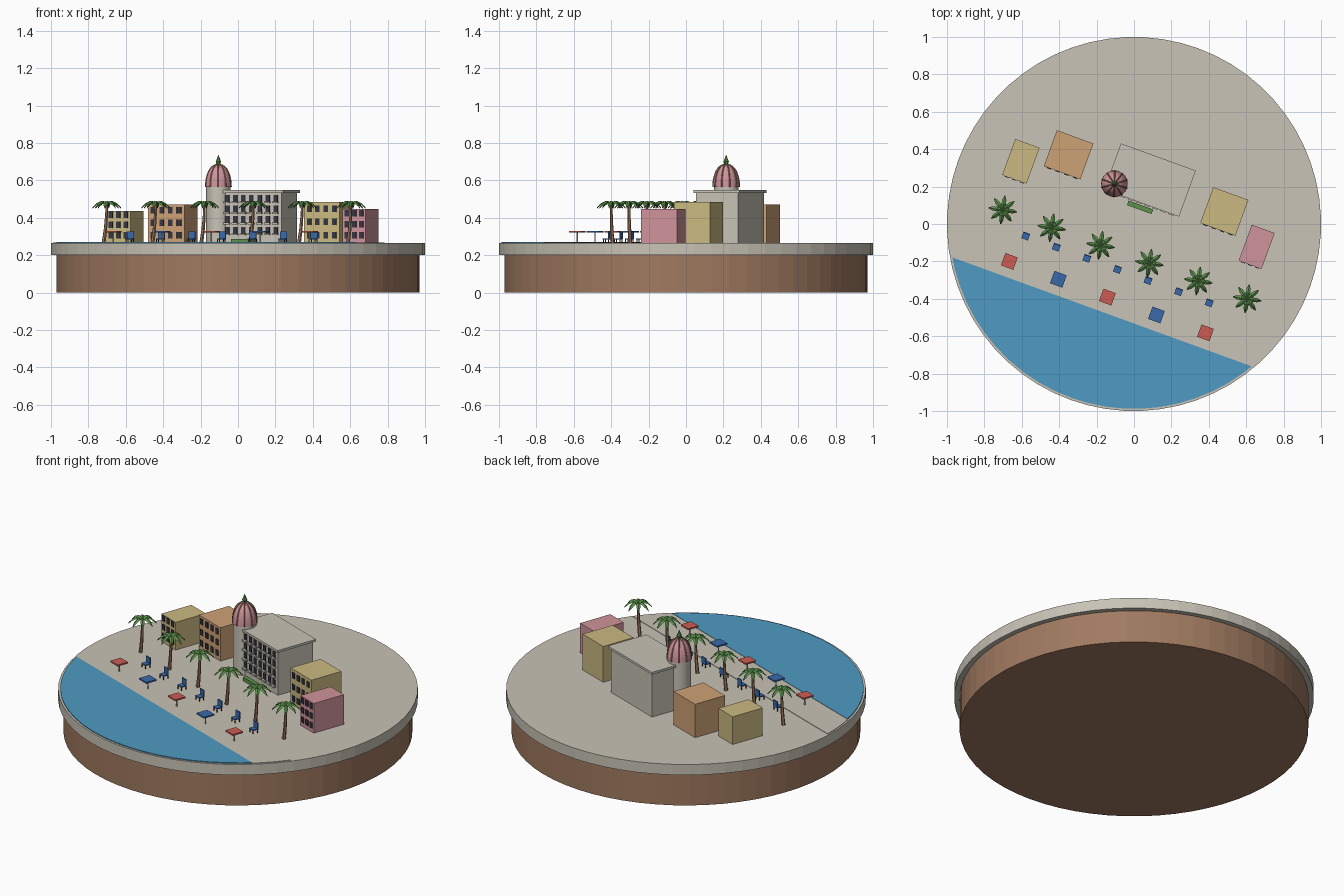
import bpy, bmesh, math
from mathutils import Matrix, Vector

if "Cube" in bpy.data.objects:
    bpy.data.objects.remove(bpy.data.objects["Cube"])

GROUND = 0.265
TURN = Matrix.Rotation(math.radians(-20), 4, 'Z')  # the whole town is turned to the shore


def material(name, rgb):
    m = bpy.data.materials.new(name)
    m.use_nodes = True
    lin = [((c / 255 + 0.055) / 1.055) ** 2.4 for c in rgb] + [1]
    m.diffuse_color = lin
    m.node_tree.nodes["Principled BSDF"].inputs["Base Color"].default_value = lin
    return m


STONE = material("pale stone", (200, 195, 182))
EARTH = material("brown earth", (160, 122, 96))
SEA = material("sea blue", (78, 154, 194))
BLUE = material("canvas blue", (58, 106, 170))
RED = material("canvas red", (204, 92, 84))
YELLOW = material("yellow plaster", (204, 186, 130))
ORANGE = material("orange plaster", (206, 162, 118))
PINK = material("pink plaster", (208, 148, 156))
GREEN = material("leaf green", (92, 146, 76))
DARK = material("dark glass", (52, 54, 66))


def finish(name, bm, mat, smooth=False):
    me = bpy.data.meshes.new(name)
    bmesh.ops.recalc_face_normals(bm, faces=bm.faces)
    bm.to_mesh(me)
    bm.free()
    me.materials.append(mat)
    for p in me.polygons:
        p.use_smooth = smooth
    ob = bpy.data.objects.new(name, me)
    ob.matrix_world = TURN
    bpy.context.collection.objects.link(ob)
    return ob


def box(bm, x, y, z0, sx, sy, sz):
    mat = Matrix.Translation((x, y, z0 + sz / 2)) @ Matrix.Diagonal((sx, sy, sz, 1))
    bmesh.ops.create_cube(bm, size=1, matrix=mat)


def rod(bm, a, b, r1, r2, sides=6):
    a, b = Vector(a), Vector(b)
    rot = (b - a).to_track_quat('Z', 'Y').to_matrix().to_4x4()
    bmesh.ops.create_cone(bm, cap_ends=True, segments=sides, radius1=r1, radius2=r2,
                          depth=(b - a).length,
                          matrix=Matrix.Translation((a + b) / 2) @ rot)


def disc(name, r, z0, z1, mat, y_min=None, y_max=None):
    """Round slab, optionally cut straight along the shore direction."""
    bm = bmesh.new()
    rod(bm, (0, 0, z0), (0, 0, z1), r, r, 64)
    for y, side in ((y_min, -1), (y_max, 1)):
        if y is not None:
            bmesh.ops.bisect_plane(bm, geom=bm.verts[:] + bm.edges[:] + bm.faces[:],
                                   plane_co=(0, y, 0), plane_no=(0, side, 0),
                                   clear_outer=True)
            bmesh.ops.holes_fill(bm, edges=[e for e in bm.edges if e.is_boundary])
    return finish(name, bm, mat)


# Round island
disc("earth_base", 0.97, 0, 0.2, EARTH)
disc("ground_slab", 1.0, 0.2, GROUND, STONE)
disc("beach_strip", 0.99, GROUND - 0.01, GROUND + 0.003, STONE, -0.5, -0.3)
disc("sea", 0.988, GROUND - 0.01, GROUND + 0.005, SEA, None, -0.5)


def window_grid(name, x, front, cols, rows, dx, z0, dz, size):
    bm = bmesh.new()
    for c in range(cols):
        for r in range(rows):
            box(bm, x + (c - (cols - 1) / 2) * dx, front, z0 + r * dz, size[0], 0.009, size[1])
    finish(name, bm, DARK)


# Plain town houses with window rows
houses = (("left_end_house", -0.683, 0.108, 0.138, 0.435, 3, YELLOW),
          ("left_house", -0.455, 0.228, 0.208, 0.47, 4, ORANGE),
          ("right_house", 0.431, 0.228, 0.2, 0.485, 4, YELLOW),
          ("right_end_house", 0.658, 0.11, 0.13, 0.447, 3, PINK))
for name, x, y, width, top, cols, mat in houses:
    bm = bmesh.new()
    box(bm, x, y, GROUND, width, 0.204, top - GROUND)
    finish(name, bm, mat)
    step = (top - GROUND) / 3.1
    window_grid(name + "_windows", x, y - 0.102, cols, 3, width / (cols + 0.2),
                GROUND + 0.025, step, (0.024, 0.034))

# Grand hotel with flat roof, windows and balconies
bm = bmesh.new()
box(bm, 0, 0.25, GROUND, 0.4, 0.24, 0.27)
finish("hotel_body", bm, STONE)
bm = bmesh.new()
box(bm, 0, 0.25, 0.533, 0.426, 0.262, 0.014)
finish("hotel_roof", bm, STONE)
window_grid("hotel_windows", 0.03, 0.13, 7, 4, 0.046, 0.315, 0.057, (0.024, 0.036))
bm = bmesh.new()
for c in range(7):
    for r in range(4):
        box(bm, 0.03 + (c - 3) * 0.046, 0.122, 0.307 + r * 0.057, 0.032, 0.018, 0.01)
finish("hotel_balconies", bm, STONE)
bm = bmesh.new()
box(bm, 0, 0.095, GROUND, 0.14, 0.026, 0.022)
finish("hotel_hedge", bm, GREEN)

# Round corner tower
TX, TY = -0.172, 0.166
bm = bmesh.new()
rod(bm, (TX, TY, GROUND), (TX, TY, 0.567), 0.065, 0.065, 32)
tower = finish("corner_tower", bm, STONE, True)
tower.data.set_sharp_from_angle(angle=math.radians(40))


# Ribbed dome with a leafy finial
def dome_point(t, a, grow=0.0):
    r = 0.071 * math.cos(t) ** 0.85 + grow
    return Vector((TX + r * math.cos(a), TY + r * math.sin(a), 0.565 + (0.12 + grow) * math.sin(t)))


RINGS, SIDES = 8, 24
bm = bmesh.new()
rings = [[bm.verts.new(dome_point(i / RINGS * 1.5, j * math.tau / SIDES)) for j in range(SIDES)]
         for i in range(RINGS + 1)]
for low, high in zip(rings, rings[1:]):
    for j in range(SIDES):
        k = (j + 1) % SIDES
        bm.faces.new((low[j], low[k], high[k], high[j]))
bm.faces.new(rings[0])
bm.faces.new(rings[-1])
finish("tower_dome", bm, PINK, True).data.set_sharp_from_angle(angle=math.radians(40))
bm = bmesh.new()
for j in range(10):
    a = j * math.tau / 10
    for i in range(RINGS):
        rod(bm, dome_point(i / RINGS * 1.5, a), dome_point((i + 1) / RINGS * 1.5, a), 0.0035, 0.0035, 4)
finish("dome_ribs", bm, EARTH)
bm = bmesh.new()
rod(bm, (TX, TY, 0.68), (TX, TY, 0.7), 0.009, 0.015, 8)
rod(bm, (TX, TY, 0.7), (TX, TY, 0.735), 0.015, 0.001, 8)
finish("dome_finial", bm, GREEN)


# Palm trees along the promenade
def palm(n, x, y):
    bm = bmesh.new()
    path = [(x - 0.018 * (1 - t) ** 2, y, GROUND + 0.21 * t) for t in (0, 0.35, 0.7, 1)]
    for i in range(3):
        rod(bm, path[i], path[i + 1], 0.011 - i * 0.0015, 0.0095 - i * 0.0015)
    finish(f"palm_trunk_{n}", bm, EARTH)
    bm = bmesh.new()
    bmesh.ops.create_icosphere(bm, subdivisions=1, radius=0.012,
                               matrix=Matrix.Translation((x, y, 0.474)))
    # each frond: distance, half width, height of the midrib
    frond = ((0.004, 0.004, 0.482), (0.03, 0.012, 0.49), (0.055, 0.011, 0.478), (0.077, 0.002, 0.456))
    for j in range(8):
        spin = Matrix.Translation((x, y, 0)) @ Matrix.Rotation(j * math.tau / 8 + 0.2, 4, 'Z')
        rows = []
        for d, w, z in frond:
            pts = ((d, -w, z - w * 0.6), (d, 0, z), (d, w, z - w * 0.6), (d, 0, z - 0.008))
            rows.append([bm.verts.new(spin @ Vector(p)) for p in pts])
        for p, q in zip(rows, rows[1:]):
            for k in range(4):
                bm.faces.new((p[k], p[(k + 1) % 4], q[(k + 1) % 4], q[k]))
        bm.faces.new(rows[0])
        bm.faces.new(rows[-1])
    finish(f"palm_crown_{n}", bm, GREEN)


for i in range(6):
    palm(i + 1, -0.685 + i * 0.278, -0.169)

# Beach parasols
for i in range(5):
    x, y = (i - 2) * 0.279, -0.416
    bm = bmesh.new()
    box(bm, x, y, 0.321, 0.07, 0.07, 0.009)
    finish(f"parasol_canopy_{i + 1}", bm, BLUE if i % 2 else RED)
    bm = bmesh.new()
    rod(bm, (x, y, GROUND), (x, y, 0.322), 0.004, 0.004)
    finish(f"parasol_pole_{i + 1}", bm, STONE)

# Beach chairs facing the sea
for i in range(7):
    x, y = (i - 3) * 0.174, -0.259
    bm = bmesh.new()
    box(bm, x, y, 0.284, 0.038, 0.036, 0.006)
    box(bm, x, y + 0.016, 0.286, 0.038, 0.006, 0.04)
    finish(f"chair_seat_{i + 1}", bm, BLUE)
    bm = bmesh.new()
    for sx in (-1, 1):
        for sy in (-1, 1):
            box(bm, x + sx * 0.016, y + sy * 0.015, GROUND, 0.004, 0.004, 0.02)
    finish(f"chair_legs_{i + 1}", bm, DARK)
